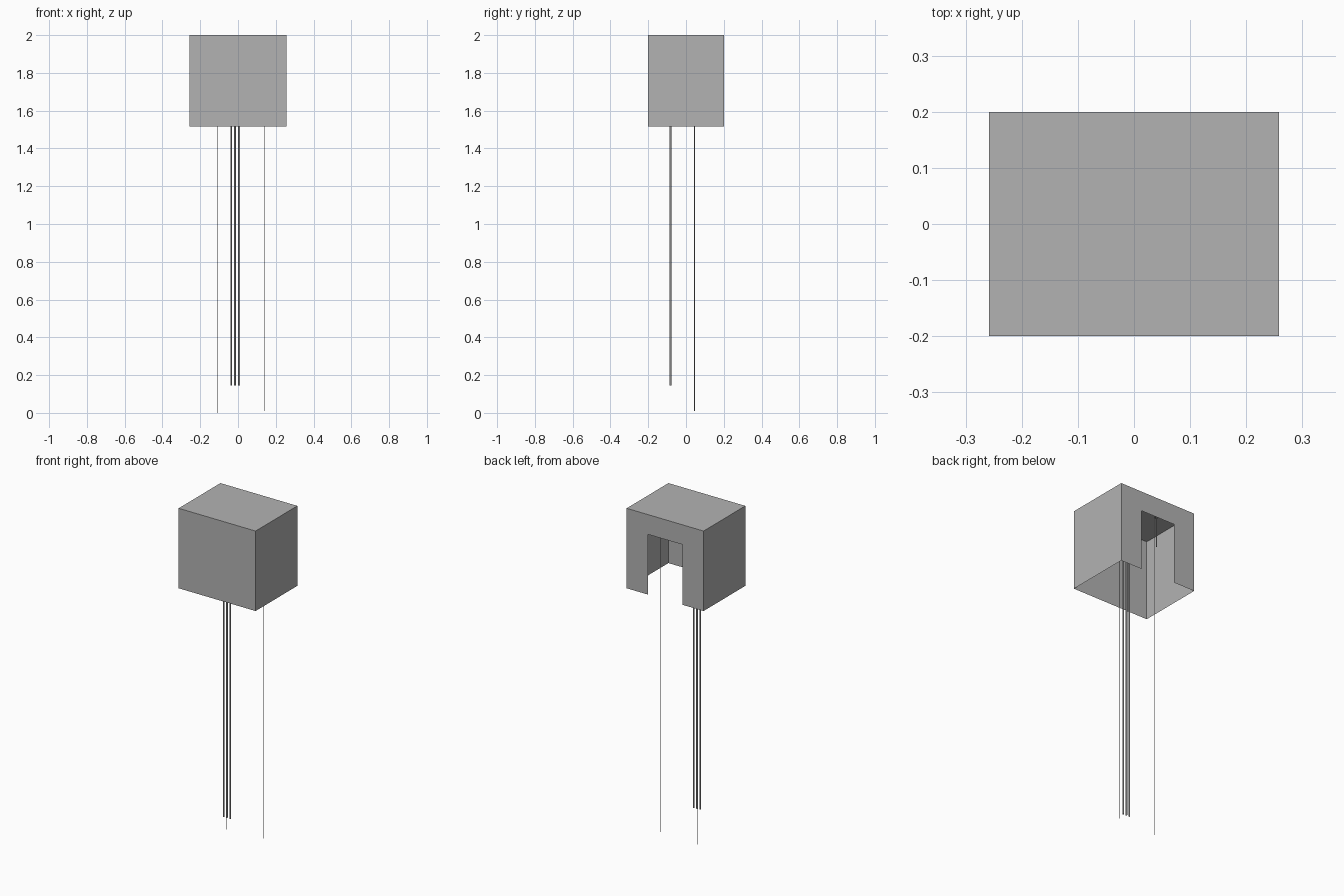
import bpy
import bmesh

# Remove the default cube
cube = bpy.data.objects.get("Cube")
if cube:
    bpy.data.objects.remove(cube, do_unlink=True)

# Overall sizes
HALF_X, HALF_Y = 0.258, 0.2
BASE, TOP = 1.515, 2.0
DOOR_HALF, DOOR_TOP = 0.115, 1.88


def make_material(name, value):
    mat = bpy.data.materials.new(name)
    mat.use_nodes = True
    colour = (value, value, value, 1)
    mat.diffuse_color = colour
    mat.node_tree.nodes["Principled BSDF"].inputs["Base Color"].default_value = colour
    return mat


GREY = make_material("plain grey", 0.45)


def finish(name, bm):
    mesh = bpy.data.meshes.new(name)
    bm.to_mesh(mesh)
    bm.free()
    mesh.materials.append(GREY)
    obj = bpy.data.objects.new(name, mesh)
    bpy.context.collection.objects.link(obj)
    return obj


def rod(name, x, y, bottom, radius, sides=8, top=TOP):
    """Thin upright rod, ending just under the ceiling."""
    bm = bmesh.new()
    bmesh.ops.create_cone(bm, cap_ends=True, segments=sides, radius1=radius,
                          radius2=radius, depth=top - bottom - 0.002)
    bmesh.ops.translate(bm, vec=(x, y, (top + bottom) / 2 - 0.001), verts=bm.verts)
    obj = finish(name, bm)
    for face in obj.data.polygons:
        face.use_smooth = sides > 4 and abs(face.normal.z) < 0.5


# Housing: thin-walled box without a floor, back wall built separately
bm = bmesh.new()
bmesh.ops.create_cube(bm, size=1)
bmesh.ops.scale(bm, vec=(2 * HALF_X, 2 * HALF_Y, TOP - BASE), verts=bm.verts)
bmesh.ops.translate(bm, vec=(0, 0, (TOP + BASE) / 2), verts=bm.verts)
bm.normal_update()
open_sides = [f for f in bm.faces if f.normal.z < -0.5 or f.normal.y > 0.5]
bmesh.ops.delete(bm, geom=open_sides, context='FACES')
finish("housing", bm)

# Back wall with its doorway
half = [(HALF_X, TOP), (HALF_X, BASE), (DOOR_HALF, BASE), (DOOR_HALF, DOOR_TOP)]
outline = half + [(-x, z) for x, z in reversed(half)]
bm = bmesh.new()
wall = bm.faces.new([bm.verts.new((x, HALF_Y, z)) for x, z in outline])
wall.normal_update()
if wall.normal.y < 0:
    wall.normal_flip()
finish("back_wall", bm)

# Three hanging rods near the front
for i, x in enumerate((-0.037, -0.016, 0.006)):
    rod(f"hanging_rod_{i + 1}", x, -0.083, 0.145, 0.004 + 0.0005 * i)

# Two fine cords hanging to the ground
rod("right_cord", -0.11, 0.045, 0.0, 0.001, sides=4)
rod("left_cord", 0.14, 0.045, 0.01, 0.0015, sides=4)

# Short pin on the ceiling beside the right cord
rod("ceiling_pin", -0.122, 0.045, 1.81, 0.003)
